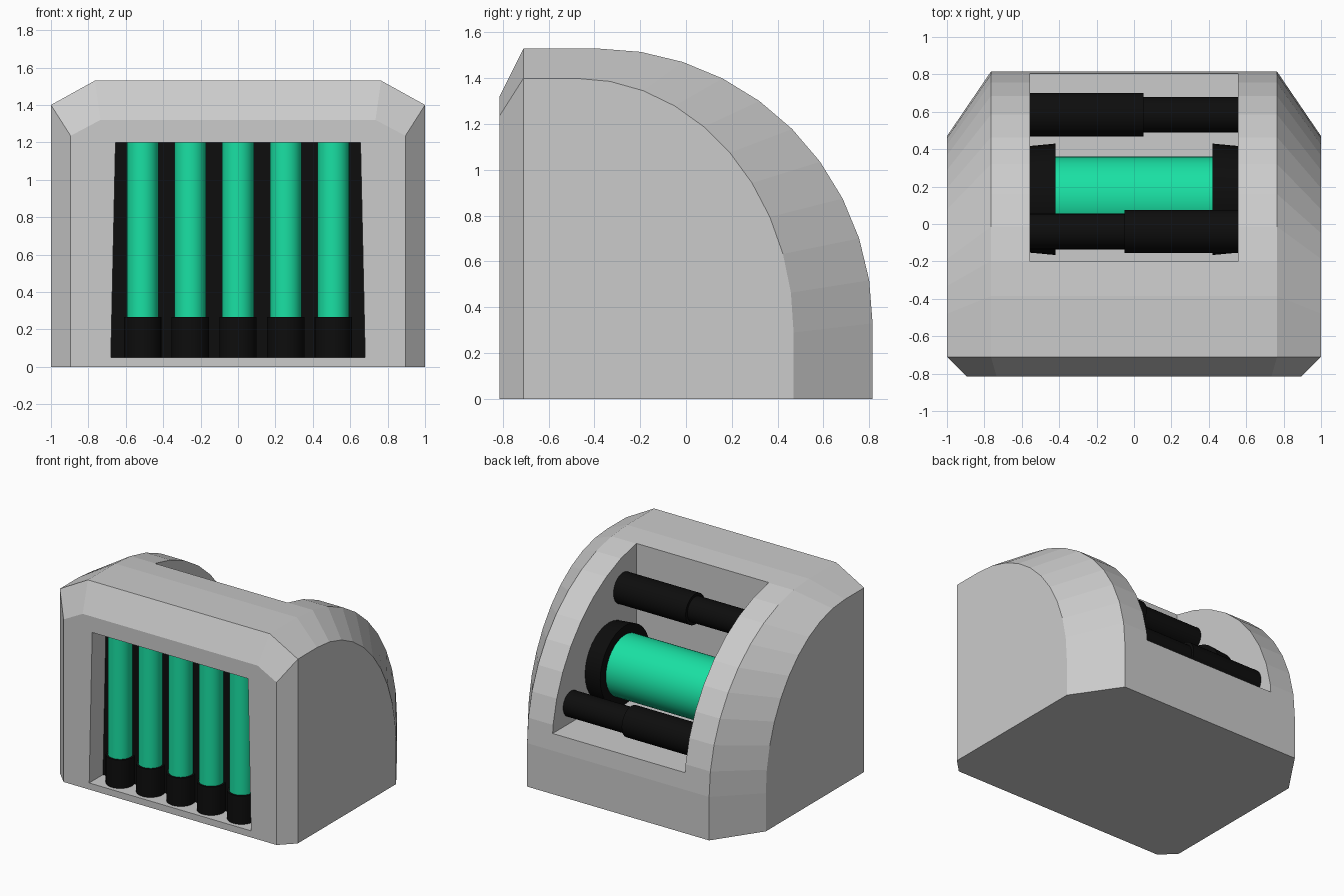
import bpy, bmesh
from math import sin, cos, pi, radians
from mathutils import Matrix

if "Cube" in bpy.data.objects:
    bpy.data.objects.remove(bpy.data.objects["Cube"])


def material(name, rgb):
    m = bpy.data.materials.new(name)
    m.diffuse_color = (*rgb, 1)
    m.use_nodes = True
    m.node_tree.nodes["Principled BSDF"].inputs["Base Color"].default_value = m.diffuse_color
    return m


GREEN = material("glowing_green", (0.01, 0.75, 0.37))
BLACK = material("black_rubber", (0.004, 0.004, 0.004))


def finish(bm, name, mat=None):
    bmesh.ops.recalc_face_normals(bm, faces=bm.faces)
    me = bpy.data.meshes.new(name)
    bm.to_mesh(me)
    bm.free()
    ob = bpy.data.objects.new(name, me)
    bpy.context.collection.objects.link(ob)
    if mat:
        me.materials.append(mat)
    return ob


def prism(name, outline, y0, y1, mat=None):
    """Extrude an x-z outline from y0 to y1."""
    bm = bmesh.new()
    a = [bm.verts.new((x, y0, z)) for x, z in outline]
    b = [bm.verts.new((x, y1, z)) for x, z in outline]
    bm.faces.new(a)
    bm.faces.new(b)
    for i in range(len(a)):
        j = (i + 1) % len(a)
        bm.faces.new((a[i], a[j], b[j], b[i]))
    return finish(bm, name, mat)


def tube(name, axis, start, length, r0, r1, mat):
    """Round rod running from start along +x or +z."""
    bm = bmesh.new()
    bmesh.ops.create_cone(bm, cap_ends=True, segments=32, radius1=r0, radius2=r1, depth=length)
    bmesh.ops.translate(bm, verts=bm.verts, vec=(0, 0, length / 2))
    if axis == 'X':
        bm.transform(Matrix.Rotation(pi / 2, 4, 'Y'))
    bmesh.ops.translate(bm, verts=bm.verts, vec=start)
    ob = finish(bm, name, mat)
    bpy.ops.object.select_all(action='DESELECT')
    ob.select_set(True)
    bpy.context.view_layer.objects.active = ob
    bpy.ops.object.shade_smooth_by_angle(angle=radians(40))
    return ob


# Housing: curved back with chamfered flanks and a bevelled front
def arc(cy, cz, ry, rz):
    return [(cy + ry * sin(i * pi / 20), cz + rz * cos(i * pi / 20)) for i in range(11)]


crown = [(-0.71, 1.53)] + arc(-0.385, 0.33, 1.2, 1.2) + [(0.815, 0)]
flank = [(-0.71, 1.40)] + arc(-0.48, 0.29, 0.95, 1.11) + [(0.47, 0)]
bm = bmesh.new()
V = bm.verts.new
rings = [[V((-0.895, -0.815, 1.235)), V((-0.735, -0.815, 1.32)),
          V((0.735, -0.815, 1.32)), V((0.895, -0.815, 1.235))]]
for (cy, cz), (fy, fz) in zip(crown, flank):
    rings.append([V((-1, fy, fz)), V((-0.765, cy, cz)), V((0.765, cy, cz)), V((1, fy, fz))])
for a, b in zip(rings, rings[1:]):
    for i in range(3):
        bm.faces.new((a[i], a[i + 1], b[i + 1], b[i]))
foot = [[V((s * 0.895, -0.815, 0)), V((s, -0.71, 0))] for s in (-1, 1)]
for side, k in zip(foot, (0, 3)):
    bm.faces.new((side[0], side[1], rings[1][k], rings[0][k]))
    bm.faces.new([side[1]] + [r[k] for r in rings[1:]])
bm.faces.new([foot[0][0]] + rings[0] + [foot[1][0]])
bm.faces.new([foot[0][0], foot[0][1]] + rings[-1] + [foot[1][1], foot[1][0]])
housing = finish(bm, "housing")

# Front bay and rear bay recesses
BAY = [(-0.68, 0.05), (0.68, 0.05), (0.655, 1.2), (-0.655, 1.2)]
REAR = [(-0.557, 0.455), (0.557, 0.455), (0.557, 1.8), (-0.557, 1.8)]
for cutter in (prism("front_bay_cutter", BAY, -1.0, -0.64),
               prism("rear_bay_cutter", REAR, -0.2, 1.0)):
    cutter.hide_render = True
    mod = housing.modifiers.new("recess", 'BOOLEAN')
    mod.operation, mod.solver, mod.object = 'DIFFERENCE', 'EXACT', cutter
    bpy.context.view_layer.objects.active = housing
    bpy.ops.object.modifier_apply(modifier=mod.name)
    bpy.data.objects.remove(cutter)

# Front bay: dark backing panel and five upright cells in sockets
prism("front_bay_panel", BAY, -0.65, -0.635, BLACK)
for i in range(5):
    x = (i - 2) * 0.255
    tube(f"front_cell_{i + 1}", 'Z', (x, -0.685, 0.2), 1.0, 0.085, 0.085, GREEN)
    tube(f"front_cell_socket_{i + 1}", 'Z', (x, -0.685, 0.05), 0.215, 0.1, 0.1, BLACK)

# Rear bay: large horizontal cell between two flared collars
tube("rear_cell", 'X', (-0.45, 0.132, 0.755), 0.9, 0.23, 0.23, GREEN)
tube("rear_collar_left", 'X', (-0.557, 0.132, 0.755), 0.137, 0.285, 0.298, BLACK)
tube("rear_collar_right", 'X', (0.42, 0.132, 0.755), 0.137, 0.298, 0.285, BLACK)

# Rear bay: two stepped pipes, thick ends on opposite sides
for name, y, z, thick_x, thin_x in (("upper", -0.04, 1.24, -0.05, -0.557),
                                    ("lower", 0.585, 0.60, -0.557, 0.05)):
    tube(f"{name}_pipe_sleeve", 'X', (thick_x, y, z), 0.607, 0.116, 0.116, BLACK)
    tube(f"{name}_pipe", 'X', (thin_x, y, z), 0.507, 0.095, 0.095, BLACK)
